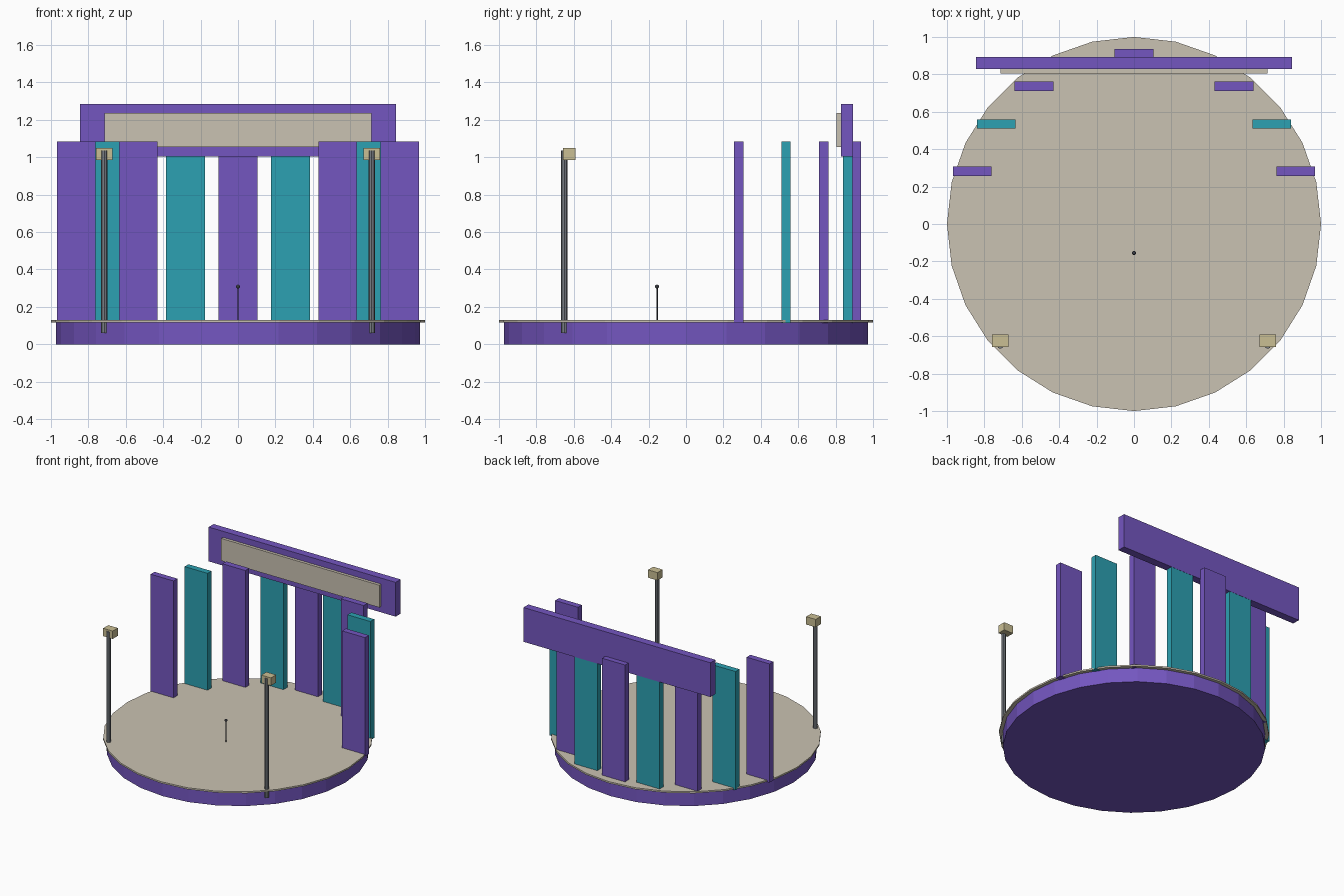
import bpy
import math

cube = bpy.data.objects.get("Cube")
if cube:
    bpy.data.objects.remove(cube, do_unlink=True)


def material(name, *srgb):
    """Flat material from 0-255 screen colour, stored as linear values."""
    lin = [((c / 255 + 0.055) / 1.055) ** 2.4 for c in srgb] + [1.0]
    m = bpy.data.materials.new(name)
    m.use_nodes = True
    m.diffuse_color = lin
    m.node_tree.nodes["Principled BSDF"].inputs["Base Color"].default_value = lin
    return m


purple = material("purple", 116, 86, 192)
teal = material("teal", 44, 161, 178)
stone = material("warm_grey", 202, 194, 178)
brass = material("pale_gold", 202, 191, 148)
steel = material("steel_grey", 120, 125, 132)
dark = material("dark_grey", 62, 64, 70)


def finish(name, mat):
    ob = bpy.context.object
    ob.name = ob.data.name = name
    ob.data.materials.append(mat)
    return ob


def box(name, mat, center, size):
    bpy.ops.mesh.primitive_cube_add(size=1, location=center)
    ob = finish(name, mat)
    ob.scale = size
    bpy.ops.object.transform_apply(location=False, rotation=False, scale=True)
    return ob


def cylinder(name, mat, x, y, z0, z1, radius, sides):
    bpy.ops.mesh.primitive_cylinder_add(
        vertices=sides, radius=radius, depth=z1 - z0, location=(x, y, (z0 + z1) / 2))
    return finish(name, mat)


# Round stage: drum with a thin overhanging floor
cylinder("stage_base", purple, 0, 0, 0, 0.12, 0.972, 28)
cylinder("stage_floor", stone, 0, 0, 0.117, 0.13, 1.0, 28)

# Backdrop panels placed along an arc, alternating colours
for i in range(-4, 5):
    angle = math.radians(18 * i)
    box(f"backdrop_panel_{i + 5}", teal if i % 2 else purple,
        (0.91 * math.sin(angle), 0.91 * math.cos(angle), 0.6), (0.207, 0.05, 0.97))

# Header beam with a blank sign plate
box("header_beam", purple, (0, 0.86, 1.145), (1.69, 0.064, 0.28))
box("sign_plate", stone, (0, 0.817, 1.145), (1.43, 0.026, 0.182))

# Lamp poles at the front corners
for side, x in (("right", -0.715), ("left", 0.715)):
    cylinder(f"lamp_pole_{side}", steel, x, -0.65, 0.06, 1.035, 0.017, 8)
    box(f"lamp_head_{side}", brass, (x, -0.625, 1.017), (0.086, 0.066, 0.064))

# Microphone stand
cylinder("microphone_stand", dark, 0, -0.155, 0.125, 0.31, 0.004, 8)
bpy.ops.mesh.primitive_uv_sphere_add(segments=10, ring_count=6, radius=0.011,
                                     location=(0, -0.155, 0.308))
finish("microphone_head", dark)
